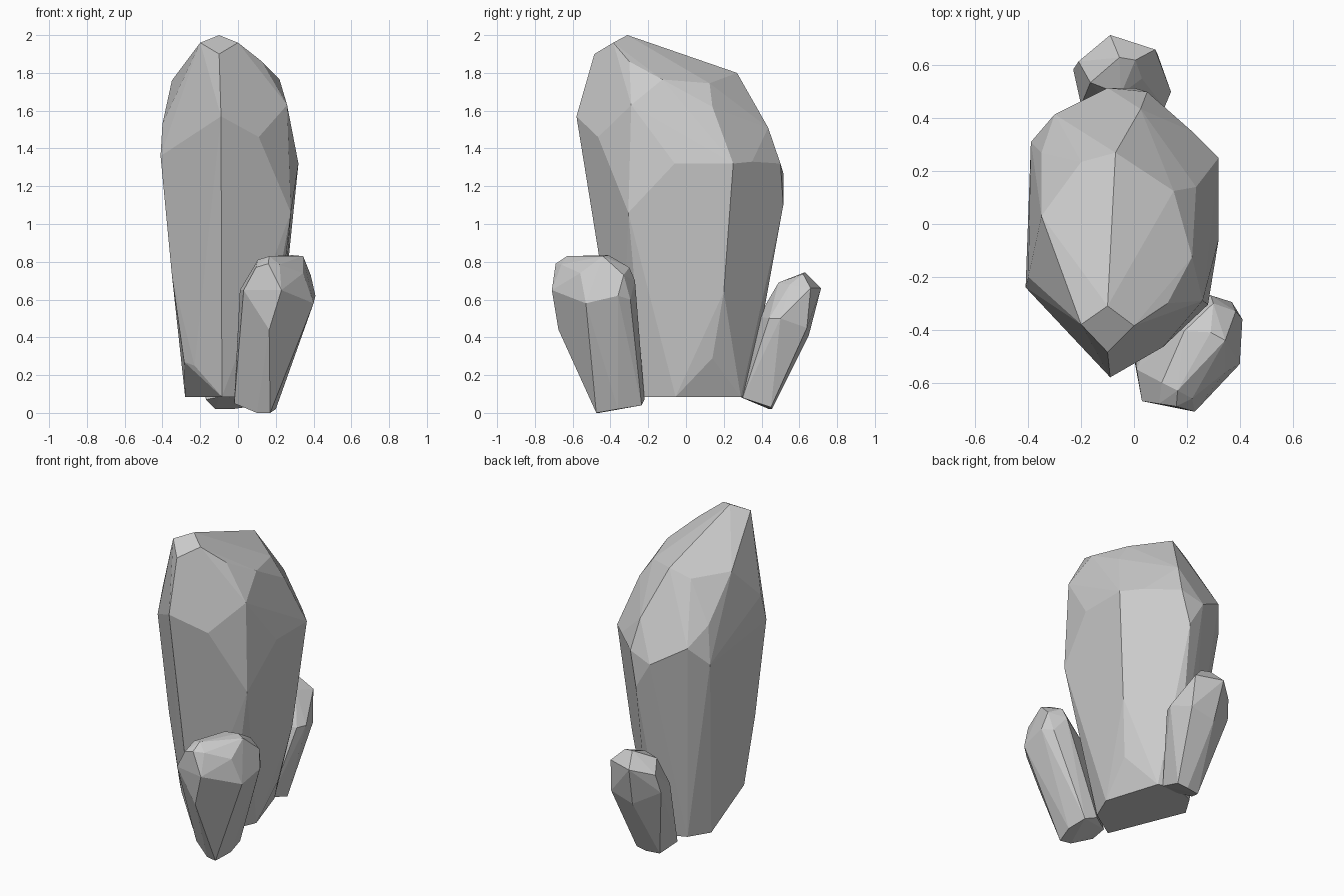
import bpy, bmesh, math


def crystal(name, *rings):
    """Flat-faceted crystal: skin rings of corner points with a convex hull."""
    bm = bmesh.new()
    for ring in rings:
        for p in ring:
            bm.verts.new(p)
    bmesh.ops.convex_hull(bm, input=bm.verts[:])
    loose = [v for v in bm.verts if not v.link_faces]
    bmesh.ops.delete(bm, geom=loose, context='VERTS')
    bmesh.ops.dissolve_limit(bm, angle_limit=math.radians(3),
                             verts=bm.verts[:], edges=bm.edges[:])
    bmesh.ops.recalc_face_normals(bm, faces=bm.faces[:])
    me = bpy.data.meshes.new(name)
    bm.to_mesh(me)
    bm.free()
    ob = bpy.data.objects.new(name, me)
    bpy.context.collection.objects.link(ob)
    return ob


# Tall central crystal
crystal(
    "main_crystal",
    # base and chipped lower left corner
    [(-.085, -.34, .085), (-.28, .14, .085), (-.2, .27, .085), (-.06, .33, .085),
     (.06, .29, .085), (.17, -.055, .085), (.10, -.22, .085),
     (-.285, -.19, .27), (-.23, -.25, .25), (.19, .14, .29), (.25, .2, .64)],
    # widest girdle
    [(-.09, -.58, 1.57), (-.41, -.24, 1.36), (-.40, -.2, 1.53), (-.35, -.21, .73),
     (-.39, .31, 1.27), (-.30, .415, 1.39), (-.1, .515, 1.27), (0, .515, 1.10),
     (.05, .50, 1.32), (.22, .35, 1.33), (.32, .25, 1.32), (.32, -.06, 1.32),
     (.28, -.305, 1.06), (.11, -.465, 1.46)],
    # shoulders
    [(.26, -.29, 1.63), (.22, -.125, 1.765), (.15, .125, 1.745), (.235, .14, 1.62),
     (.025, .435, 1.51), (-.07, .27, 1.80), (-.20, .235, 1.75), (-.35, .27, 1.5),
     (-.35, .03, 1.76), (.127, -.30, 1.86)],
    # blunt tip
    [(-.10, -.31, 2.0), (-.20, -.38, 1.96), (0, -.385, 1.96), (-.10, -.485, 1.90)],
)

# Small crystal leaning out at the front right
crystal(
    "front_crystal",
    [(.10, -.46, 0), (.17, -.475, 0), (.2, -.36, .02), (-.02, -.4, .05),
     (-.02, -.3, .07), (.1, -.22, .07), (.18, -.235, .04)],
    [(.165, -.675, .44), (.23, -.71, .65), (.03, -.67, .65), (.01, -.55, .65),
     (.345, -.44, .45), (.40, -.53, .58), (.41, -.36, .62), (.37, -.295, .6),
     (.29, -.27, .7), (.1, -.33, .6)],
    [(.16, -.69, .79), (.095, -.68, .77), (.22, -.66, .785), (.345, -.56, .74),
     (.385, -.33, .73), (.3, -.3, .77), (.345, -.44, .83), (.29, -.41, .835),
     (.19, -.405, .82), (.165, -.63, .83), (.105, -.6, .81)],
)

# Smallest crystal leaning out at the back
crystal(
    "back_crystal",
    [(-.17, .33, .07), (-.12, .44, .02), (-.03, .455, .02), (.04, .45, .03),
     (.03, .3, .08), (-.1, .285, .085)],
    [(-.07, .65, .41), (.115, .44, .5), (.14, .50, .5), (-.05, .385, .51),
     (-.2, .45, .5), (-.23, .585, .5), (.09, .64, .45)],
    [(-.09, .715, .66), (.08, .66, .66), (-.21, .615, .62), (-.165, .535, .69),
     (-.055, .63, .745), (.005, .62, .735), (.03, .55, .68), (-.05, .49, .69)],
)
